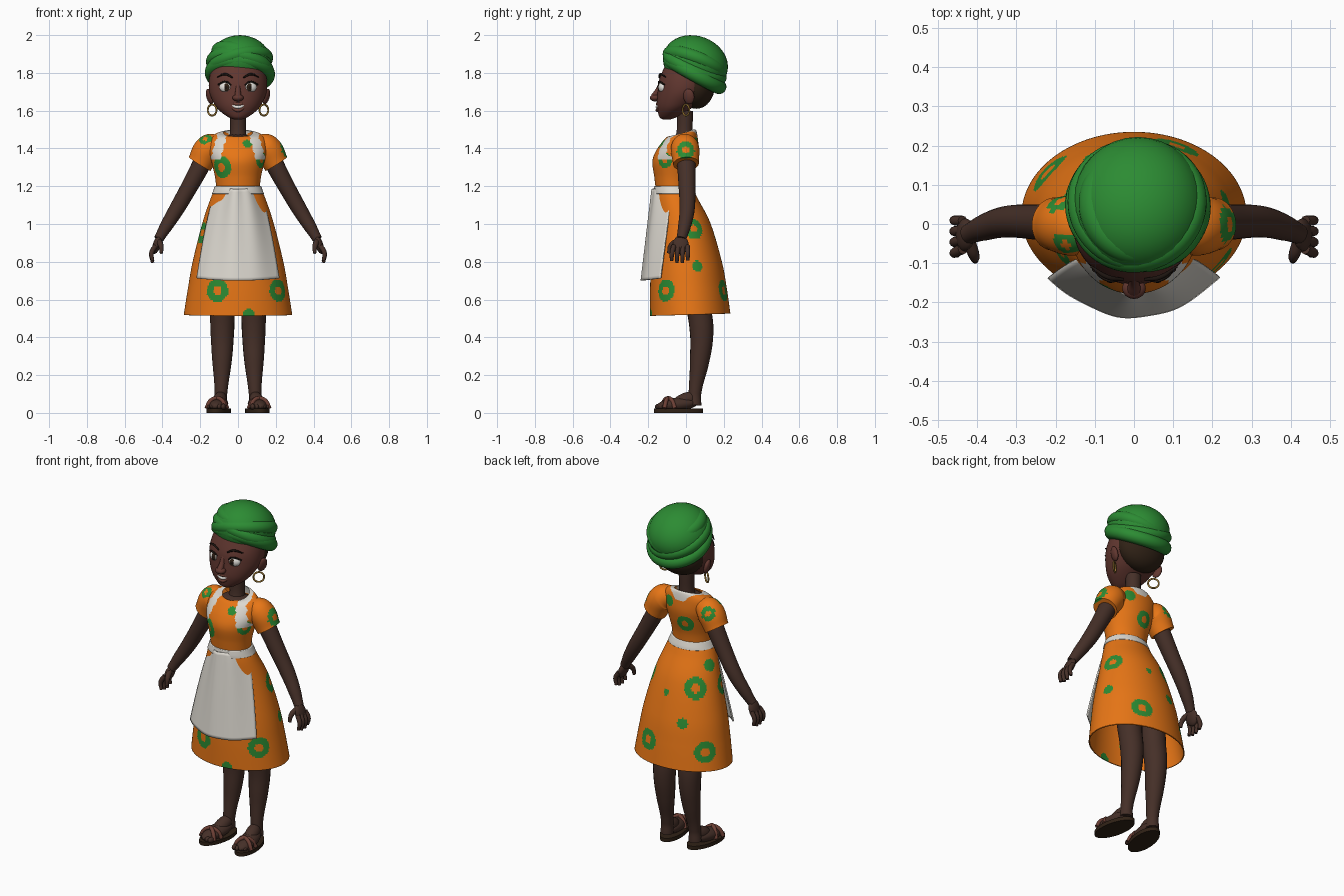
import bpy, bmesh
from math import sin, cos, pi, hypot, radians
from mathutils import Vector

cube = bpy.data.objects.get("Cube")
if cube:
    bpy.data.objects.remove(cube, do_unlink=True)


def material(name, *colour):
    m = bpy.data.materials.new(name)
    m.diffuse_color = (*colour, 1)
    m.use_nodes = True
    m.node_tree.nodes["Principled BSDF"].inputs["Base Color"].default_value = (*colour, 1)
    return m


orange = material("orange_cloth", .8, .18, .008)
green = material("green_cloth", .025, .26, .033)
white = material("white_cloth", .72, .69, .63)
skin = material("dark_skin", .06, .029, .021)
face_skin = material("face_skin", .12, .038, .029)
hair_brown = material("hair_brown", .03, .016, .008)
gold = material("gold", .3, .17, .03)
leather = material("red_brown", .15, .05, .035)
eye_white = material("eye_white", .8, .78, .74)
black = material("near_black", .012, .007, .005)


def finish(ob, name, *mats):
    ob.name = ob.data.name = name
    for m in mats:
        ob.data.materials.append(m)
    ob.data.shade_smooth()
    return ob


def add_mesh(name, mesh, *mats):
    ob = bpy.data.objects.new(name, mesh)
    bpy.context.collection.objects.link(ob)
    return finish(ob, name, *mats)


def grid_mesh(rows, closed, cap=False):
    """Skin a list of point rows into a smooth sheet or sleeve."""
    bm = bmesh.new()
    vs = [[bm.verts.new(p) for p in row] for row in rows]
    n = len(vs[0])
    for a, b in zip(vs, vs[1:]):
        for i in range(n if closed else n - 1):
            j = (i + 1) % n
            bm.faces.new((a[i], a[j], b[j], b[i]))
    if cap:
        bm.faces.new(vs[0][::-1])
        bm.faces.new(vs[-1])
    mesh = bpy.data.meshes.new("grid")
    bm.to_mesh(mesh)
    bm.free()
    return mesh


def loft(name, rings, *mats, sides=64, steps=8, cap=False):
    """Rings are (z, centre y, half width, half depth, tilt), smoothly blended."""
    rows = []
    for k in range(len(rings) - 1):
        p = [rings[min(max(k + o, 0), len(rings) - 1)] for o in (-1, 0, 1, 2)]
        for s in range(steps + (k == len(rings) - 2)):
            t = s / steps
            z, cy, rx, ry, tilt = (
                b + t * ((c - a) / 2 + t * (a - 2.5 * b + 2 * c - d / 2 + t * (1.5 * (b - c) + (d - a) / 2)))
                for a, b, c, d in zip(*p))
            ring = [(cos(2 * pi * i / sides), sin(2 * pi * i / sides)) for i in range(sides)]
            rows.append([(rx * c, cy + ry * q, z + tilt * ry * q) for c, q in ring])
    return add_mesh(name, grid_mesh(rows, True, cap), *mats)


def tube(name, points, radii, *mats, fine=4, steps=8):
    cu = bpy.data.curves.new(name, 'CURVE')
    cu.dimensions = '3D'
    cu.bevel_depth = 1
    cu.bevel_resolution = fine
    cu.resolution_u = steps
    cu.use_fill_caps = True
    sp = cu.splines.new('BEZIER')
    sp.bezier_points.add(len(points) - 1)
    sp.radius_interpolation = 'CARDINAL'
    for bp, co, r in zip(sp.bezier_points, points, radii):
        bp.co, bp.radius = co, r
    for bp in sp.bezier_points:
        bp.handle_left_type = bp.handle_right_type = 'AUTO'
    tmp = bpy.data.objects.new("tmp", cu)
    bpy.context.collection.objects.link(tmp)
    dg = bpy.context.evaluated_depsgraph_get()
    mesh = bpy.data.meshes.new_from_object(tmp.evaluated_get(dg))
    bpy.data.objects.remove(tmp, do_unlink=True)
    mesh.materials.clear()
    return add_mesh(name, mesh, *mats)


def ellipsoid(name, loc, scale, mat, rot=(0, 0, 0)):
    bpy.ops.mesh.primitive_uv_sphere_add(segments=32, ring_count=20, radius=1, location=loc, rotation=rot)
    bpy.context.object.scale = scale
    return finish(bpy.context.object, name, mat)


def torus(name, loc, rot, major, minor, mat):
    bpy.ops.mesh.primitive_torus_add(location=loc, rotation=rot, major_radius=major, minor_radius=minor,
                                     major_segments=64, minor_segments=20)
    return finish(bpy.context.object, name, mat)


def paint_spots(ob, spots):
    """Ring-shaped print: large spots have an open middle."""
    polys = ob.data.polygons
    for x, y, z, r in spots:
        mid = min(polys, key=lambda p: (p.center - Vector((x, y, z))).length).center.copy()
        for p in polys:
            if (r * .4 if r > .035 else 0) <= (p.center - mid).length < r:
                p.material_index = 1


def thicken(ob, amount):
    mod = ob.modifiers.new("thickness", 'SOLIDIFY')
    mod.thickness = amount


# Skirt with printed rings
skirt = loft("skirt", [(.52, .022, .287, .213, .03), (.66, .013, .265, .203, 0), (.8, .003, .24, .187, 0),
                       (1, -.017, .19, .148, 0), (1.13, -.05, .147, .115, 0), (1.2, -.065, .117, .096, 0)],
             orange, green, sides=200, steps=18)
paint_spots(skirt, [(-.11, -.18, .65, .06), (.205, -.1, .65, .06), (.06, -.19, .52, .03), (-.2, -.07, .95, .055),
                    (-.13, .1, .97, .062), (.02, .14, .93, .018), (-.15, 0, 1.08, .033), (-.1, .18, .79, .03),
                    (.11, .2, .65, .06), (-.22, .13, .63, .06), (.18, .04, .97, .055), (.23, .06, .78, .03)])
thicken(skirt, .006)

# Bodice with printed rings, white straps and back collar
bodice = loft("bodice", [(1.19, -.065, .115, .096, 0), (1.25, -.065, .122, .103, 0), (1.33, -.06, .14, .118, 0),
                         (1.39, -.045, .155, .112, 0), (1.45, -.025, .15, .088, 0), (1.478, -.02, .115, .075, .2),
                         (1.482, -.02, .077, .066, .3)], orange, green, white, sides=160, steps=12)
paint_spots(bodice, [(-.09, -.15, 1.3, .058), (.05, -.12, 1.42, .025), (.12, -.11, 1.34, .042),
                     (-.03, .06, 1.31, .05), (.07, .05, 1.43, .032)])
for p in bodice.data.polygons:
    x, y, z = p.center
    strap = y < -.02 and z > 1.34 and abs(abs(x) - .08 - (1.48 - z) * .3) < .026 + .004 * sin(z * 150)
    collar = y > -.03 and z > 1.45 and hypot(x / .1, (y + .02) / .085) < 1
    if strap or collar:
        p.material_index = 2

# Apron sheet and waistband
rows = []
for j in range(31):
    t = j / 30
    half = .1 + .115 * t ** .65
    rows.append([(half * u, -.172 - .06 * t + .1 * u * u + .005 * sin(u * 9) * (1 - t * .6),
                  1.185 - .485 * t + .012 * u * u * t) for u in [i / 20 - 1 for i in range(41)]])
thicken(add_mesh("apron", grid_mesh(rows, False), white), .008)
loft("waistband", [(1.16, -.06, .138, .112, 0), (1.175, -.062, .132, .11, 0), (1.2, -.065, .123, .103, 0)],
     white, cap=True)

# Neck and upper chest
tube("neck", [(0, -.015, 1.4), (0, -.008, 1.48), (0, -.005, 1.6)], [.06, .043, .043], skin)
ellipsoid("upper_chest", (0, -.02, 1.44), (.09, .075, .036), skin)

# Head, nose, mouth
loft("head", [(1.552, -.105, .015, .015, 0), (1.565, -.095, .05, .045, 0), (1.6, -.07, .098, .08, 0),
              (1.64, -.045, .128, .11, 0), (1.7, -.015, .152, .135, 0), (1.77, 0, .152, .14, 0),
              (1.86, .02, .13, .12, 0)], face_skin, cap=True)
ellipsoid("hair", (0, .055, 1.735), (.146, .098, .125), hair_brown)
ellipsoid("nose", (0, -.164, 1.668), (.03, .027, .019), face_skin)
tube("nose_bridge", [(0, -.135, 1.74), (0, -.15, 1.705), (0, -.168, 1.675)], [.012, .014, .018], face_skin)
for name, dz, bend, r, mat in (("upper_lip", .011, .012, .008, leather), ("teeth", 0, .017, .009, eye_white),
                               ("lower_lip", -.014, .02, .009, leather)):
    tube(name, [(-.048, -.138, 1.636 + dz * .2), (0, -.152, 1.636 - bend + dz), (.048, -.138, 1.636 + dz * .2)],
         [r * .4, r, r * .4], mat)

for s, side in ((1, "left"), (-1, "right")):
    # Eyes, brows, ears and hoops
    turn = (0, 0, s * .3)
    ellipsoid(side + "_eye", (s * .066, -.126, 1.724), (.033, .02, .027), eye_white, turn)
    ellipsoid(side + "_iris", (s * .063, -.14, 1.724), (.018, .008, .02), hair_brown, turn)
    ellipsoid(side + "_pupil", (s * .063, -.145, 1.724), (.009, .005, .01), black, turn)
    tube(side + "_lashes", [(s * .032, -.14, 1.732), (s * .064, -.143, 1.753), (s * .105, -.115, 1.738)],
         [.003, .005, .004], black)
    tube(side + "_brow", [(s * .028, -.142, 1.775), (s * .068, -.135, 1.793), (s * .11, -.108, 1.778)],
         [.004, .006, .003], black)
    ellipsoid(side + "_ear", (s * .15, .015, 1.675), (.016, .03, .042), face_skin, (0, s * .25, -s * .3))
    torus(side + "_hoop_earring", (s * .137, .0, 1.603), (pi / 2, 0, s * .65), .029, .005, gold)

    # Sleeves and arms
    sleeve = tube(side + "_sleeve", [(s * .1, -.012, 1.425), (s * .15, -.006, 1.402), (s * .203, 0, 1.318)],
                  [.055, .075, .068], orange, green, fine=16, steps=24)
    paint_spots(sleeve, [(.23, 0, 1.39, .05)] if s > 0 else [(-.17, -.05, 1.44, .036), (-.18, .05, 1.41, .04)])
    tube(side + "_arm", [(s * .17, 0, 1.36), (s * .25, .005, 1.21), (s * .33, .005, 1.07), (s * .385, -.01, .98),
                         (s * .42, -.025, .92)], [.05, .045, .04, .033, .026], skin, fine=8)
    # Hands with four fingers and a thumb
    ellipsoid(side + "_palm", (s * .43, -.028, .89), (.021, .042, .05), skin, (0, -s * .3, 0))
    for i in range(4):
        y = .008 - i * .024
        drop = (.012, 0, 0, .01)[i]
        tube(side + "_finger", [(s * .437, y, .885), (s * .458, y * 1.15, .845), (s * .452, y * 1.2, .795 + drop)],
             [.013, .0125, .009], skin)
    tube(side + "_thumb", [(s * .42, -.045, .91), (s * .408, -.08, .885), (s * .405, -.092, .845)],
         [.016, .014, .009], skin)

    # Legs
    tube(side + "_leg", [(s * .082, .04, .8), (s * .083, .065, .58), (s * .083, .083, .42), (s * .085, .07, .26),
                         (s * .09, .048, .11), (s * .093, .045, .04)], [.08, .067, .062, .05, .034, .036],
         skin, fine=8)

    # Feet and sandals, toes turned outwards
    a = s * .16

    def on_foot(u, v, z):
        return (s * .103 + u * cos(a) - v * sin(a), -.04 + u * sin(a) + v * cos(a), z)

    ellipsoid(side + "_foot", on_foot(0, -.005, .045), (.05, .112, .036), skin, (.1, 0, a))
    ellipsoid(side + "_instep", on_foot(0, .035, .065), (.037, .075, .04), skin, (.4, 0, a))
    for i in range(5):
        u = (i - 2) * .021
        size = .016 - .0015 * i
        ellipsoid(side + "_toe", on_foot(-s * u * -1, -.108 + .004 * i + u * u * 6, .033), (size * .8, size * 1.4, size),
                  skin, (0, 0, a))
    bpy.ops.mesh.primitive_cylinder_add(vertices=40, radius=1, depth=2, location=on_foot(0, 0, .011), rotation=(0, 0, a))
    sole = bpy.context.object
    sole.scale = (.062, .132, .011)
    finish(sole, side + "_sandal_sole", hair_brown)
    bpy.ops.object.shade_smooth_by_angle(angle=radians(40))
    for d in (-1, 1):
        tube(side + "_sandal_strap", [on_foot(-.052, -.055 + d * .028, .024), on_foot(-.03, -.055 + d * .015, .066),
                                      on_foot(0, -.055, .078), on_foot(.03, -.055 - d * .015, .066),
                                      on_foot(.052, -.055 - d * .028, .024)], [.011] * 5, leather)

# Head wrap: tilted crown with crossing folded bands
ellipsoid("wrap_crown", (.01, .05, 1.853), (.168, .176, .142), green, (-.36, 0, 0))
for name, z, tip, lean, major, minor in (("wrap_rim", 1.797, -.5, .04, .148, .038),
                                         ("wrap_band_low", 1.835, -.42, .2, .146, .036),
                                         ("wrap_band_cross", 1.85, -.36, -.24, .142, .037),
                                         ("wrap_band_high", 1.892, -.25, .22, .112, .042)):
    torus(name, (.01, .046, z), (tip, lean, 0), major, minor, green)
